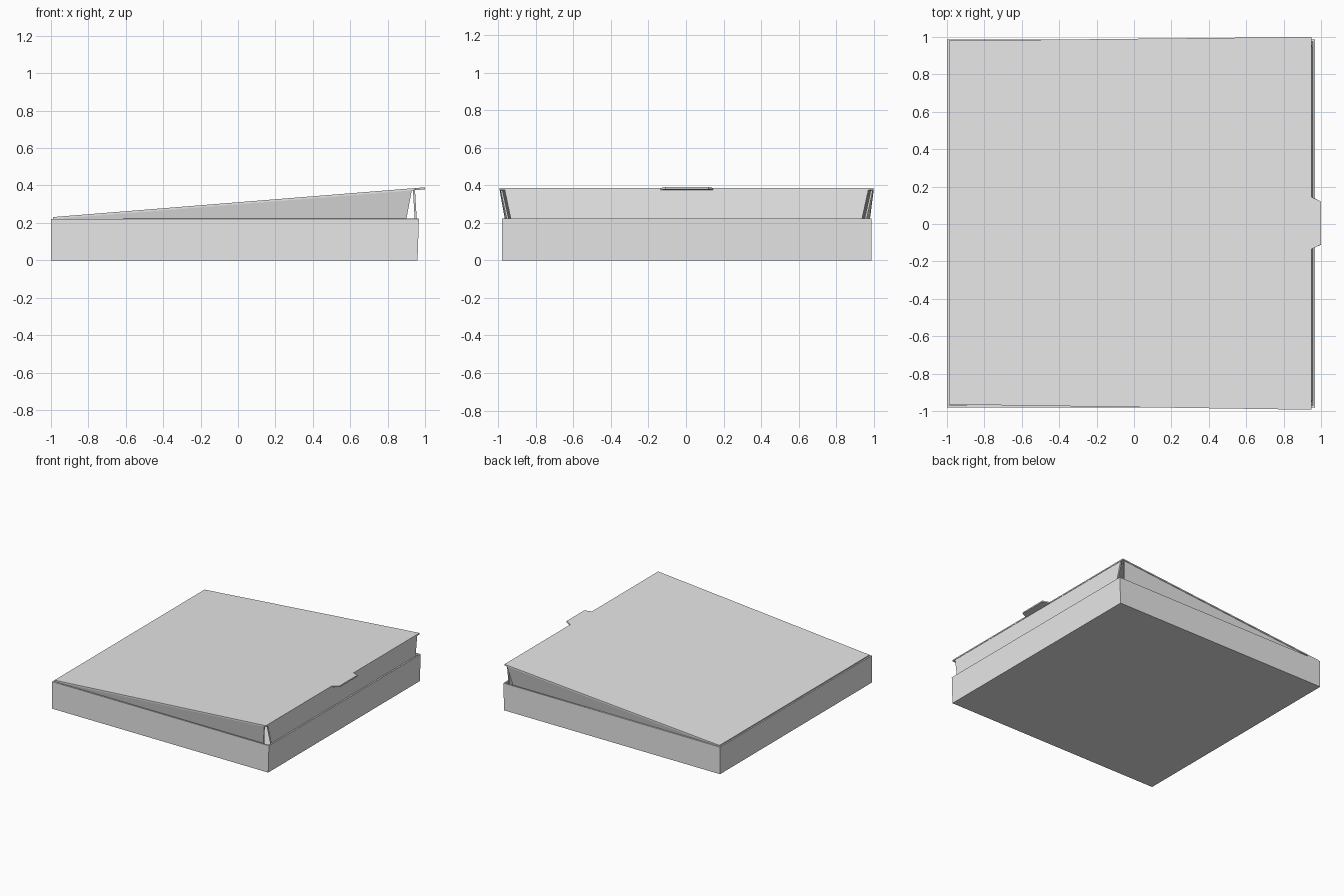
import bpy, bmesh

if "Cube" in bpy.data.objects:
    bpy.data.objects.remove(bpy.data.objects["Cube"], do_unlink=True)

card = bpy.data.materials.new("light_grey_card")
card.use_nodes = True
card.diffuse_color = (0.8, 0.8, 0.8, 1)
card.node_tree.nodes["Principled BSDF"].inputs["Base Color"].default_value = card.diffuse_color

THICK = 0.011


def finish(name, bm, thick=THICK):
    """Turn a bmesh of outer faces into a card part, thickened inward."""
    mesh = bpy.data.meshes.new(name)
    bm.to_mesh(mesh)
    bm.free()
    mesh.materials.append(card)
    obj = bpy.data.objects.new(name, mesh)
    bpy.context.collection.objects.link(obj)
    mod = obj.modifiers.new("card_thickness", 'SOLIDIFY')
    mod.thickness = thick
    mod.offset = -1
    mod.use_even_offset = True
    return obj


def panel(name, points, outward):
    """Flat sheet whose outer side looks along outward."""
    bm = bmesh.new()
    face = bm.faces.new([bm.verts.new(p) for p in points])
    bm.normal_update()
    if sum(a * b for a, b in zip(face.normal, outward)) < 0:
        face.normal_flip()
    return finish(name, bm)


def lid_z(x):
    """Height of the raised lid's upper side."""
    return 0.231 + (x + 0.99) * 0.08


# Base tray, open at the top, its front wall leaning out a little
bm = bmesh.new()
bmesh.ops.create_cube(bm, size=1)
for v in bm.verts:
    top = v.co.z > 0
    v.co.x = -1 if v.co.x < 0 else (0.967 if top else 0.96)
    v.co.y = -0.98 if v.co.y < 0 else 0.987
    v.co.z = 0.222 if top else 0
bmesh.ops.delete(bm, geom=[f for f in bm.faces if f.normal.z > 0.9], context='FACES_ONLY')
finish("base_tray", bm)

# Lid sheet with the opening tab
outline = [(-0.99, -0.965), (0.948, -0.993), (0.948, -0.135), (1.0, -0.11),
           (1.0, 0.12), (0.948, 0.145), (0.948, 1.0), (-0.99, 0.98)]
panel("lid_top", [(x, y, lid_z(x)) for x, y in outline], (0, 0, 1))

# Side flaps hanging from the lid and leaning inward
DROP = 0.2
for side, name, hinge_y, open_y in ((-1, "right", 0.962, 0.99), (1, "left", 0.977, 0.997)):
    lean = 0.043
    panel("lid_side_flap_" + name, [
        (-0.985, side * hinge_y, lid_z(-0.985) - 0.005),
        (0.93, side * open_y, lid_z(0.93) - 0.005),
        (0.893, side * (open_y - lean), lid_z(0.893) - DROP),
        (-0.965, side * (hinge_y - lean), lid_z(-0.965) - DROP)], (0, side, 0))

# Front flap below the tab, narrowing downward
z = lid_z(0.948) - 0.005
panel("lid_front_flap", [(0.948, -0.967, z), (0.948, 0.973, z),
                         (0.96, 0.929, z - DROP), (0.96, -0.925, z - DROP)], (1, 0, 0))
# Keep the flap clear of the tray wall
bpy.data.objects["lid_front_flap"].location.x = -0.002
